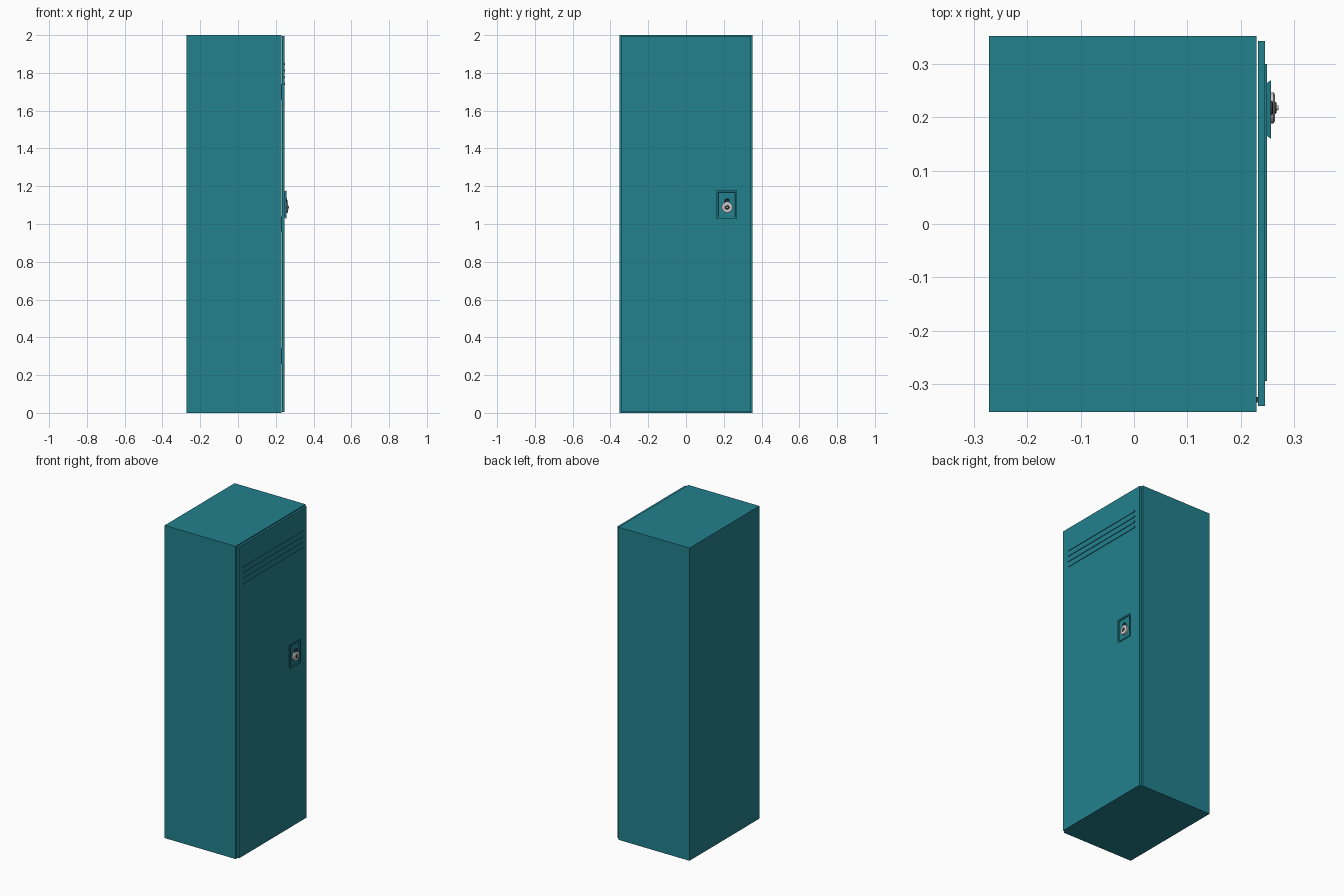
import bpy, bmesh, math
from mathutils import Matrix

if "Cube" in bpy.data.objects:
    bpy.data.objects.remove(bpy.data.objects["Cube"])


def material(name, rgb):
    m = bpy.data.materials.new(name)
    m.diffuse_color = (*rgb, 1)
    m.use_nodes = True
    m.node_tree.nodes["Principled BSDF"].inputs["Base Color"].default_value = m.diffuse_color
    return m


TEAL = material("teal_paint", (0.016, 0.22, 0.27))
DARK = material("dark_metal", (0.05, 0.05, 0.055))


def finish(name, bm, mat=None):
    bmesh.ops.recalc_face_normals(bm, faces=bm.faces)
    me = bpy.data.meshes.new(name)
    bm.to_mesh(me)
    bm.free()
    ob = bpy.data.objects.new(name, me)
    bpy.context.collection.objects.link(ob)
    if mat:
        me.materials.append(mat)
    return ob


def box(name, x, y, z, mat):
    bm = bmesh.new()
    size = [b - a for a, b in (x, y, z)]
    mid = [(a + b) / 2 for a, b in (x, y, z)]
    bmesh.ops.create_cube(bm, size=1, matrix=Matrix.Translation(mid) @ Matrix.Diagonal((*size, 1)))
    return finish(name, bm, mat)


def disc(name, x0, x1, r0, r1, y, z, sides, mat=None):
    """Round part whose axis points out of the door (+x)."""
    bm = bmesh.new()
    m = Matrix.Translation(((x0 + x1) / 2, y, z)) @ Matrix.Rotation(math.pi / 2, 4, 'Y')
    bmesh.ops.create_cone(bm, cap_ends=True, segments=sides, radius1=r0, radius2=r1,
                          depth=x1 - x0, matrix=m)
    ob = finish(name, bm, mat)
    for p in ob.data.polygons:
        p.use_smooth = len(p.vertices) == 4
    return ob


# Cabinet, door and the hidden pins joining them across the gap
box("cabinet", (-0.272, 0.230), (-0.353, 0.353), (0, 2), TEAL)
box("door", (0.233, 0.246), (-0.342, 0.343), (0.004, 1.996), TEAL)
for i, z in enumerate((0.3, 1.0, 1.7)):
    box(f"hinge_{i + 1}", (0.228, 0.235), (-0.335, -0.325), (z - 0.04, z + 0.04), DARK)

# Vent slats
for i in range(4):
    z = 1.848 - i * 0.0355
    box(f"vent_slat_{i + 1}", (0.245, 0.250), (-0.295, 0.30), (z - 0.005, z + 0.005), TEAL)

# Latch plate: flared rim around a recessed panel
CY, CZ = 0.215, 1.103
bm = bmesh.new()
loops = []
for x, hy, hz in ((0.245, 0.048, 0.068), (0.250, 0.050, 0.071), (0.257, 0.055, 0.076),
                  (0.257, 0.046, 0.067), (0.251, 0.044, 0.065)):
    loops.append([bm.verts.new((x, CY + a * hy, CZ + b * hz))
                  for a, b in ((-1, -1), (1, -1), (1, 1), (-1, 1))])
for a, b in zip(loops, loops[1:]):
    for i in range(4):
        j = (i + 1) % 4
        bm.faces.new((a[i], a[j], b[j], b[i]))
bm.faces.new(loops[-1])
bm.faces.new(loops[0][::-1])
finish("latch_plate", bm, TEAL)

# Combination padlock
LY, LZ = 0.218, 1.088
disc("padlock_body", 0.251, 0.262, 0.029, 0.029, LY, LZ, 32)
disc("padlock_face", 0.262, 0.265, 0.029, 0.024, LY, LZ, 32)
disc("padlock_dial", 0.264, 0.267, 0.012, 0.010, LY, LZ, 24, DARK)
disc("padlock_knob", 0.267, 0.271, 0.005, 0.004, LY, LZ, 12)

# Shackle arch above the padlock
cu = bpy.data.curves.new("shackle", 'CURVE')
cu.dimensions = '3D'
cu.bevel_depth = 0.0035
cu.bevel_resolution = 2
arch = [(-0.010, 0.02)] + [(-0.010 * math.cos(t * math.pi / 8), 0.034 + 0.010 * math.sin(t * math.pi / 8))
                           for t in range(9)] + [(0.010, 0.02)]
sp = cu.splines.new('POLY')
sp.points.add(len(arch) - 1)
for p, (y, z) in zip(sp.points, arch):
    p.co = (0.257, LY + y, LZ + z, 1)
cu.materials.append(DARK)
bpy.context.collection.objects.link(bpy.data.objects.new("shackle", cu))

# Staple the shackle passes through
box("staple", (0.250, 0.261), (LY - 0.003, LY + 0.003), (LZ + 0.027, LZ + 0.039), DARK)
